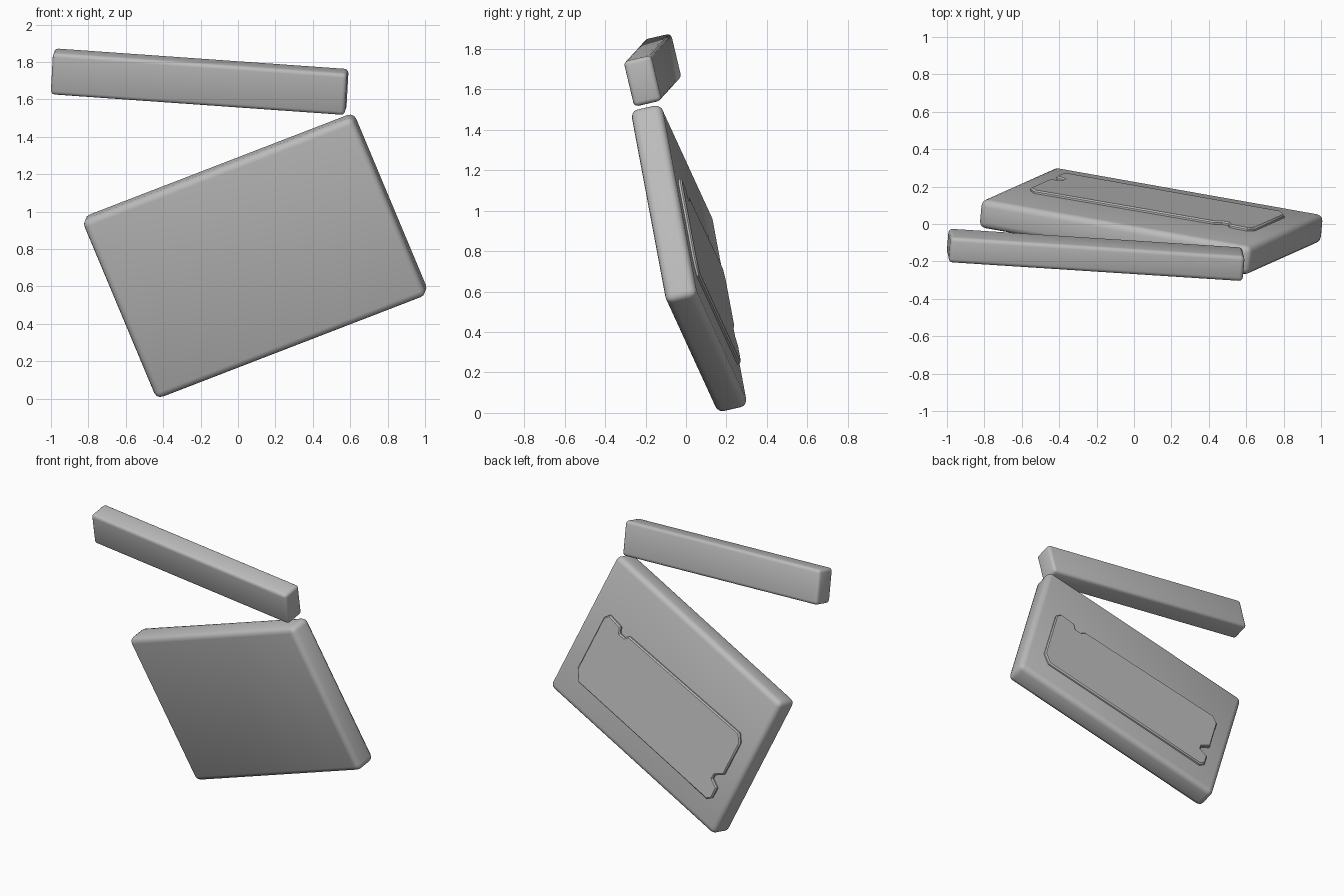
import bpy, bmesh, math
from mathutils import Matrix, Vector

if "Cube" in bpy.data.objects:
    bpy.data.objects.remove(bpy.data.objects["Cube"])

grey = bpy.data.materials.new("plain_grey")
grey.diffuse_color = (0.5, 0.5, 0.5, 1)
grey.use_nodes = True
grey.node_tree.nodes["Principled BSDF"].inputs["Base Color"].default_value = grey.diffuse_color


def frame(center, along, second):
    """Right-handed frame from a long axis and an approximate second axis."""
    a = Vector(along).normalized()
    n = a.cross(Vector(second)).normalized()
    b = n.cross(a)
    m = Matrix((a, b, n)).transposed().to_4x4()
    m.translation = Vector(center)
    return m


def finish(name, bm, matrix):
    bmesh.ops.recalc_face_normals(bm, faces=bm.faces)
    bm.transform(matrix)
    mesh = bpy.data.meshes.new(name)
    bm.to_mesh(mesh)
    bm.free()
    mesh.materials.append(grey)
    ob = bpy.data.objects.new(name, mesh)
    bpy.context.collection.objects.link(ob)
    bpy.ops.object.select_all(action='DESELECT')
    ob.select_set(True)
    bpy.context.view_layer.objects.active = ob
    bpy.ops.object.shade_smooth_by_angle(angle=math.radians(40))
    return ob


def rounded_box(name, size, matrix, radius):
    bm = bmesh.new()
    bmesh.ops.create_cube(bm, size=1)
    bmesh.ops.scale(bm, vec=size, verts=bm.verts)
    bmesh.ops.bevel(bm, geom=bm.edges[:], offset=radius, segments=3,
                    profile=0.5, affect='EDGES')
    return finish(name, bm, matrix)


# Tilted slab: local x runs along its width, y down its face, z out of its back
slab_frame = frame((0.092, 0.015, 0.764), (0.92, -0.163, 0.355), (0.375, 0.171, -0.911))
rounded_box("slab", (1.57, 1.05, 0.158), slab_frame, 0.036)

# Leaning bar above the slab
bar_frame = frame((-0.205, -0.165, 1.695), (0.995, -0.064, -0.070), (0.053, -0.23, 0.97))
rounded_box("bar", (1.58, 0.23, 0.14), bar_frame, 0.022)

# Raised panel on the slab's back, with chamfered corners and two notches
outline = [(-0.66, -0.12), (-0.62, -0.17), (0.42, -0.15), (0.45, -0.12),
           (0.49, -0.12), (0.51, -0.16), (0.62, -0.17), (0.65, -0.13),
           (0.65, 0.28), (0.60, 0.35), (-0.63, 0.35), (-0.66, 0.32),
           (-0.66, 0.24), (-0.60, 0.21), (-0.60, 0.18), (-0.66, 0.13)]
bm = bmesh.new()
base = bm.faces.new([bm.verts.new((x, y, 0.07)) for x, y in outline])
ext = bmesh.ops.extrude_face_region(bm, geom=[base])
top = [g for g in ext["geom"] if isinstance(g, bmesh.types.BMVert)]
bmesh.ops.translate(bm, vec=(0, 0, 0.027), verts=top)
rim = [e for e in bm.edges if all(v in top for v in e.verts)]
bmesh.ops.bevel(bm, geom=rim, offset=0.008, segments=1, affect='EDGES')
finish("back_panel", bm, slab_frame)
